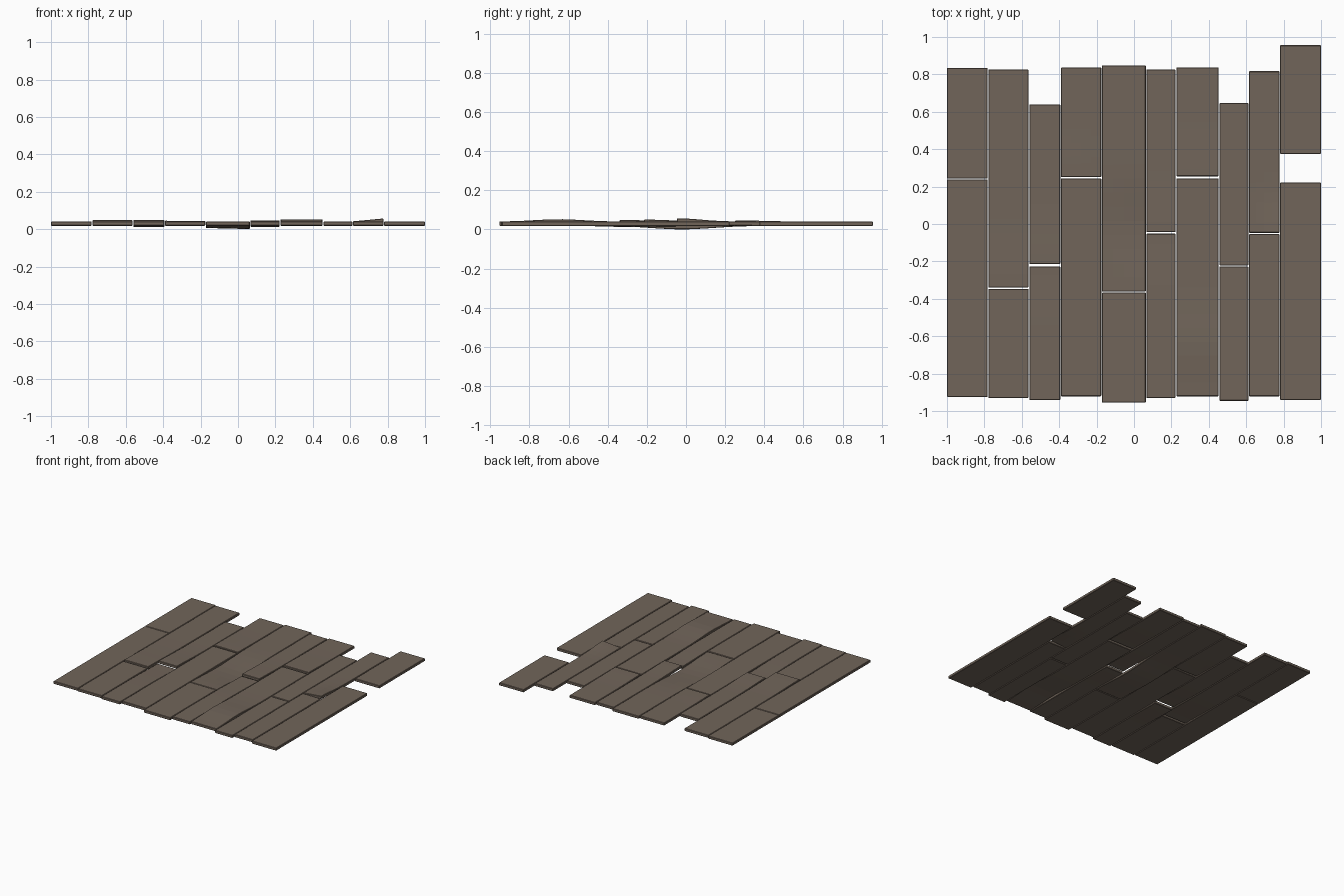
import bpy, bmesh, math

if "Cube" in bpy.data.objects:
    bpy.data.objects.remove(bpy.data.objects["Cube"])

wood = bpy.data.materials.new("weathered_brown_wood")
wood.diffuse_color = (0.165, 0.13, 0.102, 1)
wood.use_nodes = True
wood.node_tree.nodes["Principled BSDF"].inputs["Base Color"].default_value = wood.diffuse_color

Z0, THICK, SEGS, ACROSS = 0.018, 0.022, 16, 4


def plank(name, x0, x1, y0, y1, warps=()):
    """Plank running along y; each warp = (y centre, radius, left lift, right lift)."""
    def lift(x, y):
        s = (x - x0) / (x1 - x0)
        return sum((l + (r - l) * s) * math.exp(-((y - c) / rad) ** 2)
                   for c, rad, l, r in warps)

    bm = bmesh.new()
    nx, ny = (ACROSS, SEGS) if warps else (1, 1)
    rows = []
    for j in range(ny + 1):
        y = y0 + (y1 - y0) * j / ny
        rows.append([bm.verts.new((x, y, Z0 + lift(x, y)))
                     for x in (x0 + (x1 - x0) * i / nx for i in range(nx + 1))])
    faces = [bm.faces.new((rows[j][i], rows[j][i + 1], rows[j + 1][i + 1], rows[j + 1][i]))
             for j in range(ny) for i in range(nx)]
    # Thicken the sheet upward
    up = bmesh.ops.extrude_face_region(bm, geom=faces, use_keep_orig=True)["geom"]
    for v in up:
        if isinstance(v, bmesh.types.BMVert):
            v.co.z += THICK
    bmesh.ops.recalc_face_normals(bm, faces=bm.faces)
    # Ease the sharp edges
    sharp = [e for e in bm.edges if len(e.link_faces) == 2 and e.calc_face_angle(0) > 0.8]
    bmesh.ops.bevel(bm, geom=sharp, offset=0.003, segments=1, affect='EDGES')
    me = bpy.data.meshes.new(name)
    bm.to_mesh(me)
    bm.free()
    me.materials.append(wood)
    bpy.context.collection.objects.link(bpy.data.objects.new(name, me))


# Rows of boards: x range, back end, joint (back side, front side), front end
rows = [
    (-1.000, -0.782, 0.835, 0.243, 0.239, -0.925),
    (-0.779, -0.564, 0.826, -0.339, -0.347, -0.930),
    (-0.560, -0.394, 0.640, -0.215, -0.227, -0.941),
    (-0.391, -0.175, 0.836, 0.251, 0.243, -0.921),
    (-0.172, 0.063, 0.848, -0.361, -0.367, -0.954),
    (0.066, 0.222, 0.826, -0.043, -0.052, -0.930),
    (0.226, 0.453, 0.838, 0.255, 0.243, -0.921),
    (0.456, 0.612, 0.646, -0.221, -0.228, -0.945),
    (0.615, 0.777, 0.817, -0.047, -0.053, -0.921),
    (0.781, 1.000, 0.956, 0.375, 0.222, -0.941),
]
# Warped boards, keyed by (row, half)
warps = {
    (1, "back"): [(-0.34, 0.25, 0.008, 0.008)],
    (2, "back"): [(-0.215, 0.2, 0.01, 0.01)],
    (2, "front"): [(-0.24, 0.2, -0.007, -0.007)],
    (3, "back"): [(0.25, 0.2, 0.005, 0.003)],
    (4, "back"): [(-0.02, 0.22, -0.012, -0.018)],
    (5, "back"): [(-0.04, 0.2, 0.007, 0.007)],
    (5, "front"): [(-0.05, 0.2, -0.006, -0.006)],
    (6, "front"): [(-0.65, 0.17, 0.012, 0.012)],
    (6, "back"): [(0.25, 0.2, 0.006, 0.006)],
    (8, "back"): [(-0.047, 0.17, 0.002, 0.017)],
}
for i, (x0, x1, back, jb, jf, front) in enumerate(rows):
    plank(f"back_plank_{i + 1}", x0, x1, jb, back, warps.get((i, "back"), ()))
    plank(f"front_plank_{i + 1}", x0, x1, front, jf, warps.get((i, "front"), ()))
